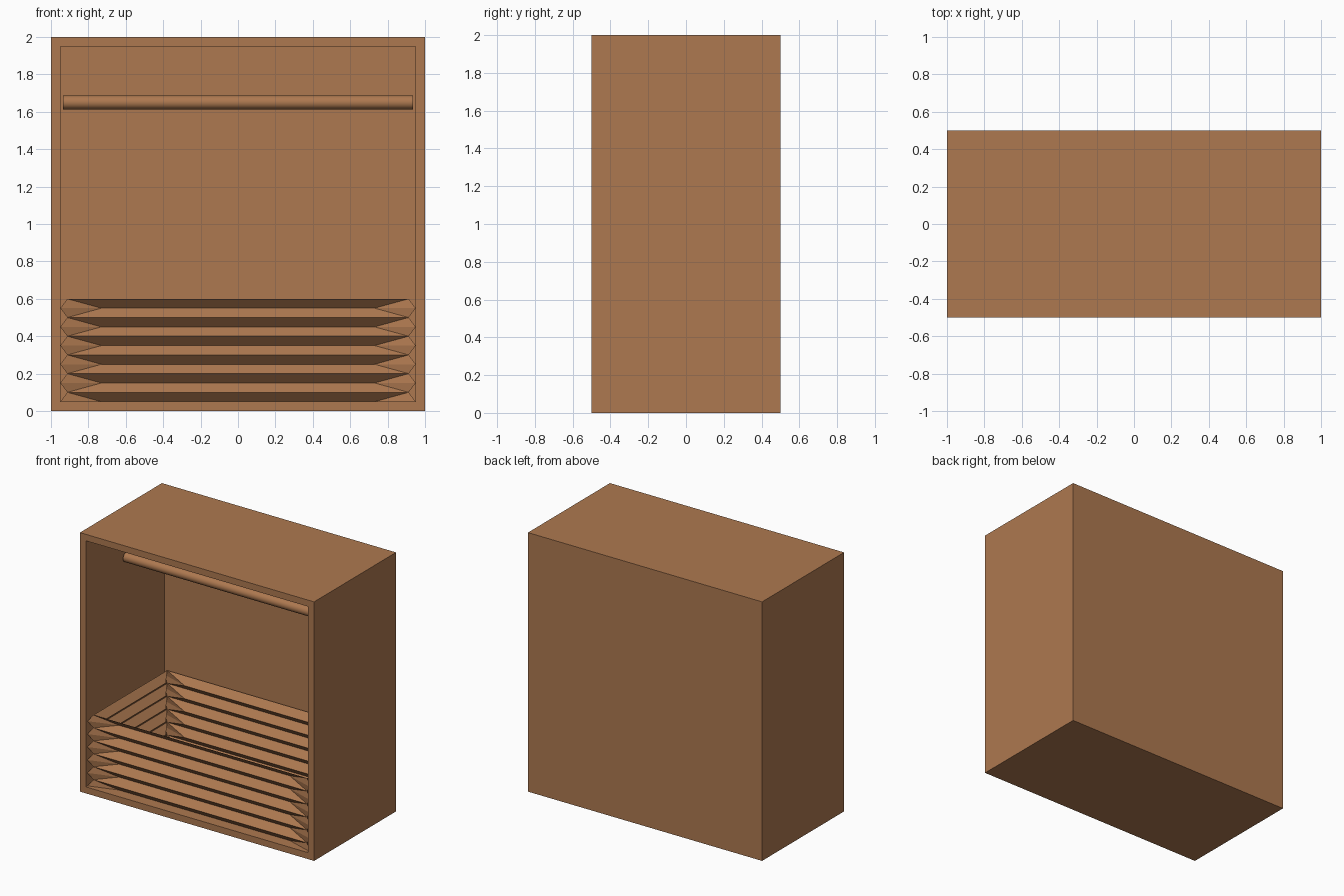
import bpy, bmesh, math

if "Cube" in bpy.data.objects:
    bpy.data.objects.remove(bpy.data.objects["Cube"])

wood = bpy.data.materials.new("brown wood")
wood.diffuse_color = (0.42, 0.19, 0.08, 1)
wood.use_nodes = True
wood.node_tree.nodes["Principled BSDF"].inputs["Base Color"].default_value = wood.diffuse_color


def finish(name, bm):
    me = bpy.data.meshes.new(name)
    bm.to_mesh(me)
    bm.free()
    me.materials.append(wood)
    ob = bpy.data.objects.new(name, me)
    bpy.context.collection.objects.link(ob)
    return ob


def box_verts(bm, x, y0, y1, z0, z1):
    return [bm.verts.new((sx * x, y, z)) for y in (y0, y1)
            for sx, z in ((-1, z0), (1, z0), (1, z1), (-1, z1))]


# open-fronted cabinet: outer shell, inner recess and front lip
bm = bmesh.new()
o = box_verts(bm, 1, -0.5, 0.5, 0, 2)
i = box_verts(bm, 0.95, -0.5, 0.46, 0.05, 1.95)
for k in range(4):
    n = (k + 1) % 4
    bm.faces.new((o[k], o[n], o[n + 4], o[k + 4]))
    bm.faces.new((i[n], i[k], i[k + 4], i[n + 4]))
    bm.faces.new((o[n], o[k], i[k], i[n]))
bm.faces.new(o[4:])
bm.faces.new(i[4:])
bmesh.ops.recalc_face_normals(bm, faces=bm.faces)
finish("cabinet", bm)

# hanging rod
bpy.ops.mesh.primitive_cylinder_add(vertices=32, radius=0.037, depth=1.87,
                                    location=(0, -0.03, 1.65), rotation=(0, math.pi / 2, 0))
rod = bpy.context.object
rod.name = "hanging_rod"
rod.data.materials.append(wood)
bpy.ops.object.shade_smooth_by_angle()

# folded basket: rings of points, every second ring shifted half a step and pushed in
HX, HY, CY, N = 0.9125, 0.45, -0.01, 5
bm = bmesh.new()
rings = []
for r in range(12):
    odd = r % 2 == 0
    z = 0.05 + 0.05 * r
    ring = []
    for sx, sy, dx, dy in ((-1, -1, 1, 0), (1, -1, 0, 1), (1, 1, -1, 0), (-1, 1, 0, -1)):
        if odd:
            ring.append(bm.verts.new((sx * 0.95, CY + sy * 0.47, z)))
        for k in range(N):
            t = (k + 0.5 * odd) * 2 / N
            inn = 0.05 if odd else 0
            x = sx * HX + dx * HX * t - dy * inn
            y = CY + sy * HY + dy * HY * t + dx * inn
            ring.append(bm.verts.new((x, y, z)))
    rings.append((ring, odd))
for (a, odd), (b, _) in zip(rings, rings[1:]):
    o, e = (a, b) if odd else (b, a)
    for s in range(4):
        for k in range(N + 1):
            p, q = o[s * (N + 1) + k], o[(s * (N + 1) + k + 1) % len(o)]
            m = e[(s * N + k) % len(e)]
            bm.faces.new((p, q, m))
            if k < N:
                bm.faces.new((q, e[(s * N + k + 1) % len(e)], m))
bmesh.ops.recalc_face_normals(bm, faces=bm.faces)
finish("folded_basket", bm)
